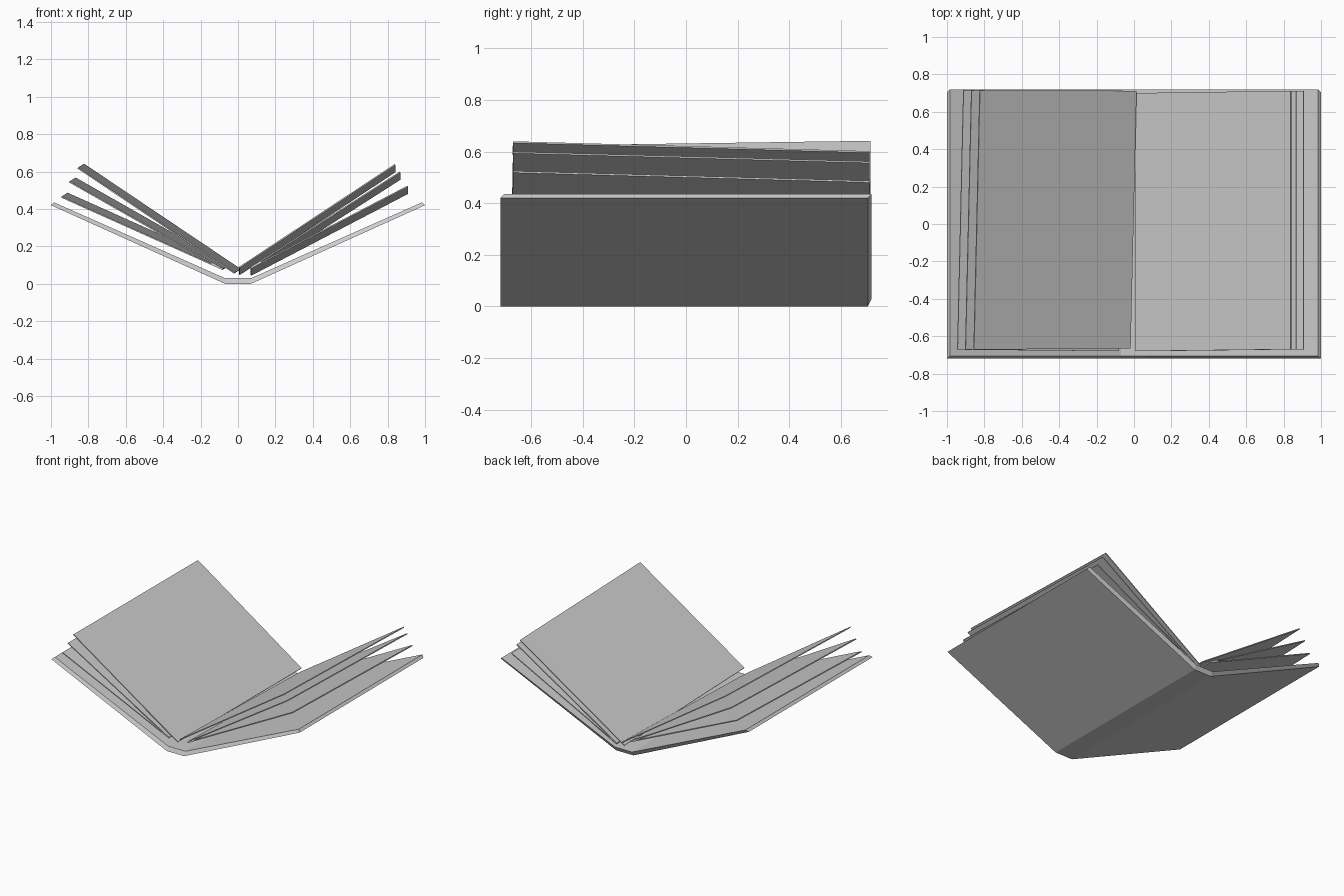
import bpy
from mathutils import Vector

if "Cube" in bpy.data.objects:
    bpy.data.objects.remove(bpy.data.objects["Cube"])


def make_mesh(name, verts, faces):
    mesh = bpy.data.meshes.new(name)
    mesh.from_pydata([tuple(v) for v in verts], [], faces)
    mesh.update()
    obj = bpy.data.objects.new(name, mesh)
    bpy.context.collection.objects.link(obj)
    return obj


# Cover: two boards and a flat spine; the inner face sits slightly further back
outer = [(-1.0, 0.42), (-0.07, 0.0), (0.07, 0.0), (1.0, 0.42)]
inner = [(-0.983, 0.435), (-0.07, 0.03), (0.07, 0.03), (0.983, 0.435)]
rows = [(outer, -0.72), (outer, 0.705), (inner, -0.705), (inner, 0.72)]
verts = [(x, y, z) for prof, y in rows for x, z in prof]
faces = []
for i in range(3):
    faces += [(i, 4 + i, 5 + i, 1 + i),            # underside
              (8 + i, 9 + i, 13 + i, 12 + i),      # inside
              (i, 1 + i, 9 + i, 8 + i),            # front edge
              (4 + i, 12 + i, 13 + i, 5 + i)]      # back edge
faces += [(0, 8, 12, 4), (3, 7, 15, 11)]           # outer edges
make_mesh("cover", verts, faces)


def page(name, hinge, tip, back_shift, y_front, y_back, thick=0.007):
    """Thin sheet from hinge to tip (x, z at the front), shifted at the back."""
    dx, dz = back_shift
    f, b = y_front, y_back
    top = [Vector((hinge[0], f[0], hinge[1])), Vector((tip[0], f[1], tip[1])),
           Vector((tip[0] + dx, b[1], tip[1] + dz)),
           Vector((hinge[0] + dx, b[0], hinge[1] + dz))]
    n = (top[1] - top[0]).cross(top[3] - top[0]).normalized()
    if n.z < 0:
        top.reverse()
        n = -n
    low = [v - n * thick for v in top]
    sides = [(i, 4 + i, 4 + (i + 1) % 4, (i + 1) % 4) for i in range(4)]
    make_mesh(name, top + low, [(0, 1, 2, 3), (7, 6, 5, 4)] + sides)


# Right pages droop toward the back
right = [((0.005, 0.09), (0.838, 0.64)),
         ((0.067, 0.09), (0.865, 0.60)),
         ((0.067, 0.087), (0.907, 0.525))]
for i, (h, t) in enumerate(right):
    page(f"right_page_{i + 1}", h, t, (0.0, -0.038), (-0.68, -0.67), (0.70, 0.712))

# Left pages lift toward the back
left = [((-0.018, 0.06), (-0.855, 0.622)),
        ((-0.08, 0.082), (-0.90, 0.548)),
        ((-0.08, 0.08), (-0.943, 0.467))]
for i, (h, t) in enumerate(left):
    front = -0.665 if i == 0 else -0.68
    page(f"left_page_{i + 1}", h, t, (0.032, 0.02), (front, -0.672), (0.712, 0.715))
